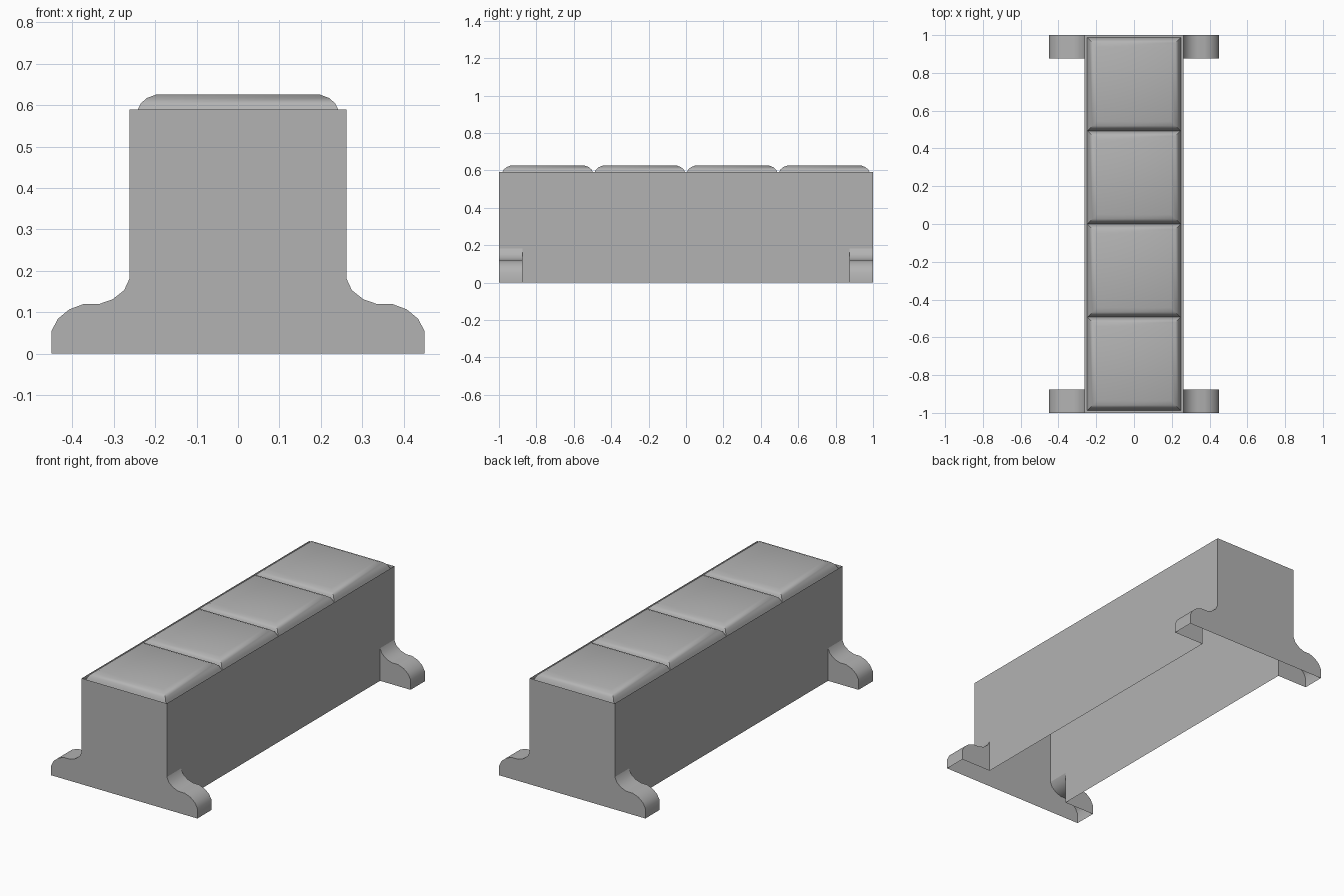
import bpy, bmesh

if "Cube" in bpy.data.objects:
    bpy.data.objects.remove(bpy.data.objects["Cube"])

W, L, H = 0.262, 1.0, 0.59     # body half width, half length, height
SHELF = 0.574                  # recessed panel under the cushions
FY = 0.875                     # inner face of the feet
FOOT = [(W, 0.181), (0.275, 0.153), (0.303, 0.131), (0.335, 0.12), (0.372, 0.12),
        (0.407, 0.107), (0.435, 0.084), (0.45, 0.055), (0.45, 0.0)]

grey = bpy.data.materials.new("dark_grey")
grey.diffuse_color = (0.45, 0.45, 0.45, 1)
grey.use_nodes = True
grey.node_tree.nodes["Principled BSDF"].inputs["Base Color"].default_value = grey.diffuse_color


def finish(bm, name):
    bmesh.ops.remove_doubles(bm, verts=bm.verts, dist=1e-5)
    bmesh.ops.recalc_face_normals(bm, faces=bm.faces)
    for ed in bm.edges:        # crisp corners, smooth curves
        ed.smooth = ed.calc_face_angle(0) < 0.8
    me = bpy.data.meshes.new(name)
    bm.to_mesh(me)
    bm.free()
    me.materials.append(grey)
    ob = bpy.data.objects.new(name, me)
    bpy.context.collection.objects.link(ob)


def face(bm, pts, smooth=False):
    f = bm.faces.new([bm.verts.new(p) for p in pts])
    f.smooth = smooth


# Bench body: one shell with feet, open underneath
bm = bmesh.new()
outline = [(W, H)] + FOOT
outline += [(-x, z) for x, z in reversed(outline)]
z0 = FOOT[0][1]
for e in (-1, 1):
    # end panel including the foot silhouettes
    face(bm, [(x, e * L, z) for x, z in outline])
for s in (-1, 1):
    # long side wall, notched where the feet join
    face(bm, [(s * W, y, z) for y, z in
              [(-L, z0), (-L, H), (L, H), (L, z0), (FY, z0), (FY, 0), (-FY, 0), (-FY, z0)]])
    for e in (-1, 1):
        # curved foot top and the foot's inner face
        for a, b in zip(FOOT, FOOT[1:]):
            face(bm, [(s * a[0], e * L, a[1]), (s * b[0], e * L, b[1]),
                      (s * b[0], e * FY, b[1]), (s * a[0], e * FY, a[1])], smooth=True)
        face(bm, [(s * x, e * FY, z) for x, z in FOOT + [(W, 0)]])
finish(bm, "bench_body")

# Panel that carries the cushions, just below the rim
bm = bmesh.new()
face(bm, [(-W, -L, SHELF), (W, -L, SHELF), (W, L, SHELF), (-W, L, SHELF)])
for f in bm.faces:
    f.normal_update()
finish(bm, "seat_panel")

# Seat cushions: rounded-edge pads
RINGS = [(0.248, SHELF), (0.242, 0.59), (0.235, 0.604), (0.22, 0.617), (0.196, 0.626)]
for i in range(4):
    cy = (i - 1.5) * 0.493
    bm = bmesh.new()
    loops = [[(-h, cy - h, z), (h, cy - h, z), (h, cy + h, z), (-h, cy + h, z)]
             for h, z in RINGS]
    for a, b in zip(loops, loops[1:]):
        for k in range(4):
            n = (k + 1) % 4
            face(bm, [a[k], a[n], b[n], b[k]], smooth=True)
    face(bm, loops[-1], smooth=True)
    face(bm, loops[0])
    finish(bm, f"seat_cushion_{i + 1}")
